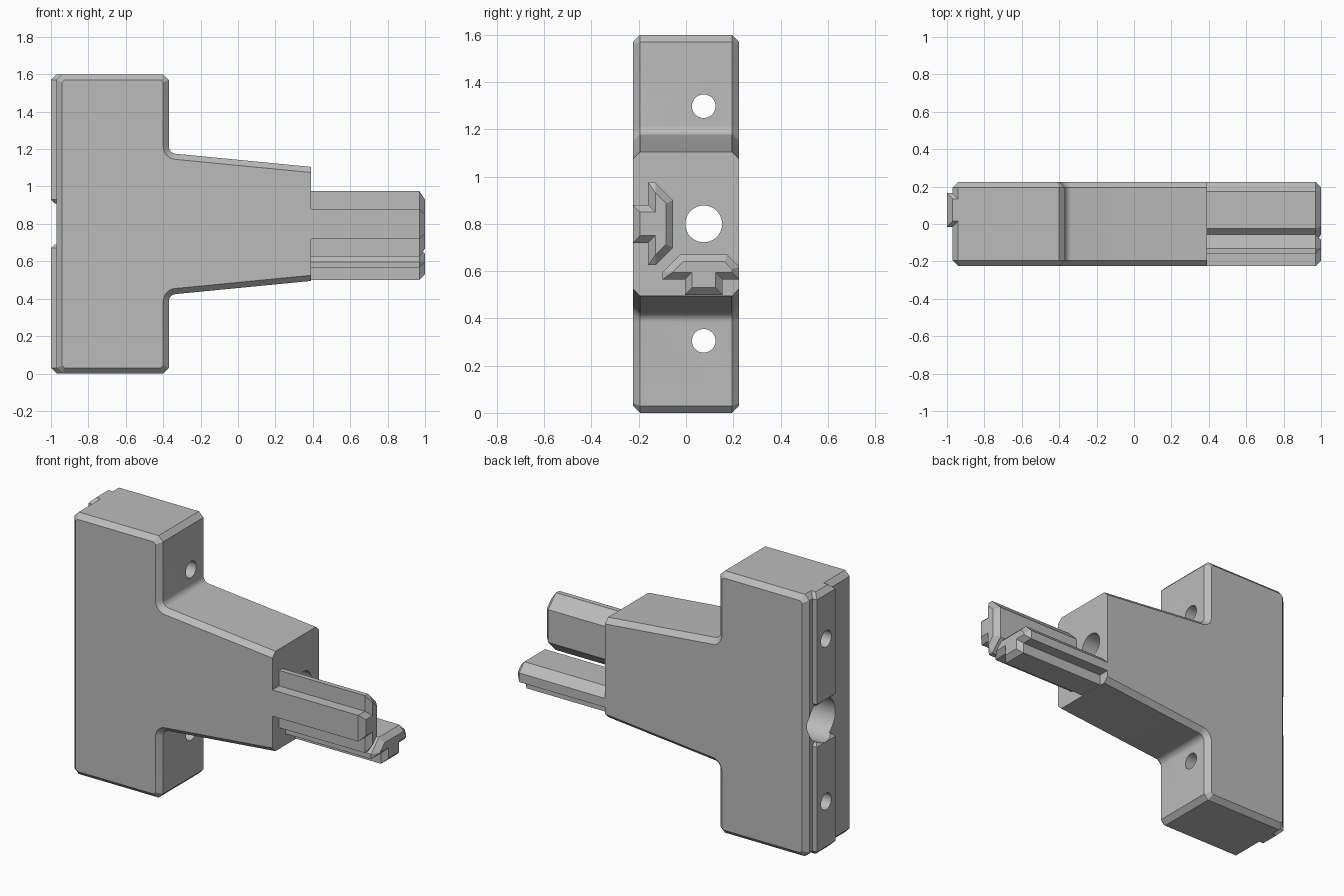
import bpy, bmesh, math
from mathutils import Vector

if "Cube" in bpy.data.objects:
    bpy.data.objects.remove(bpy.data.objects["Cube"])

CH = 0.03  # common chamfer size

grey = bpy.data.materials.new("plain grey")
grey.diffuse_color = (0.5, 0.5, 0.5, 1)
grey.use_nodes = True
grey.node_tree.nodes["Principled BSDF"].inputs["Base Color"].default_value = grey.diffuse_color


def inset(outline, dists):
    """Move every edge of a counter-clockwise outline inward by its own distance."""
    pts = [Vector(p) for p in outline]
    n = len(pts)
    normals = []
    for i in range(n):
        d = (pts[(i + 1) % n] - pts[i]).normalized()
        normals.append(Vector((-d.y, d.x)))
    result = []
    for i in range(n):
        a, b = normals[i - 1], normals[i]
        det = a.x * b.y - a.y * b.x
        if abs(det) < 1e-5:
            result.append(pts[i] + b * dists[i])
            continue
        ca, cb = dists[i - 1], dists[i]
        result.append(pts[i] + Vector(((ca * b.y - cb * a.y) / det,
                                       (a.x * cb - b.x * ca) / det)))
    return result


def prism(name, outline, dists, start, end, place, chamfer_start=True):
    """Extrude an outline from start to end, with chamfered ends."""
    small = inset(outline, dists)
    layers = [(small, start), (outline, start + CH)] if chamfer_start else [(outline, start)]
    layers += [(outline, end - CH), (small, end)]
    bm = bmesh.new()
    rings = [[bm.verts.new(place(u, v, w)) for u, v in pts] for pts, w in layers]
    n = len(outline)
    for r0, r1 in zip(rings, rings[1:]):
        for i in range(n):
            j = (i + 1) % n
            bm.faces.new((r0[i], r0[j], r1[j], r1[i]))
    bm.faces.new(rings[0][::-1])
    bm.faces.new(rings[-1])
    bmesh.ops.recalc_face_normals(bm, faces=bm.faces)
    mesh = bpy.data.meshes.new(name)
    bm.to_mesh(mesh)
    bm.free()
    obj = bpy.data.objects.new(name, mesh)
    bpy.context.collection.objects.link(obj)
    mesh.materials.append(grey)
    return obj


def drill(objs, radius, z, x0, x1):
    """Cut a round hole along x through the objects."""
    bpy.ops.mesh.primitive_cylinder_add(vertices=48, radius=radius, depth=x1 - x0,
                                        location=((x0 + x1) / 2, 0.075, z),
                                        rotation=(0, math.pi / 2, 0))
    cutter = bpy.context.object
    cutter.name = "hole_cutter"
    cutter.hide_render = True
    for obj in objs:
        mod = obj.modifiers.new("hole", 'BOOLEAN')
        mod.operation = 'DIFFERENCE'
        mod.solver = 'EXACT'
        mod.object = cutter
        bpy.ops.object.select_all(action='DESELECT')
        bpy.context.view_layer.objects.active = obj
        obj.select_set(True)
        bpy.ops.object.modifier_apply(modifier=mod.name)
    bpy.data.objects.remove(cutter, do_unlink=True)


# T-shaped body: upper half of the outline with a filleted corner, then mirrored
upper = [(0.39, 1.105)]
for k in range(7):
    a = math.radians(265 - 85 * k / 6)
    upper.append((-0.33 + 0.04 * math.cos(a), 1.215 + 0.04 * math.sin(a)))
upper += [(-0.37, 1.57), (-0.40, 1.6), (-0.94, 1.6), (-0.97, 1.57)]
outline = upper + [(x, 1.6 - z) for x, z in reversed(upper)]
body = prism("t_body", outline, [CH] * (len(outline) - 1) + [0], -0.225, 0.225,
             lambda u, v, w: (u, w, v))

# Locating ridges on the left face, above and below the large hole
section = [(-1, -0.015), (-0.94, -0.015), (-0.94, 0.165), (-1, 0.165)]
ridges = [prism(name, section, [CH, 0, CH, CH], z0, z1, lambda u, v, w: (u, v, w))
          for name, z0, z1 in (("lower_ridge", 0, 0.70), ("upper_ridge", 0.90, 1.6))]

# Screw holes, long bolt hole and its counterbore
drill([body, ridges[0]], 0.05, 0.305, -1.2, 0)
drill([body, ridges[1]], 0.05, 1.298, -1.2, 0)
drill([body], 0.078, 0.8, -1.2, 0.6)
drill([body] + ridges, 0.13, 0.8, -1.2, -0.4)


# Slot prongs: s runs from the stem to the head, t runs across
def prong(name, t_max, tip, place):
    pts = [(0, -0.08), (0.065, -0.08), (0.065, -0.175), (0.095, -0.175), (0.17, -0.1),
           (0.17, 0.1), (0.27 - t_max, t_max), (0.065, t_max), (0.065, 0.08), (0, 0.08)]
    dists = [CH, CH, 0.044, CH, CH, CH, tip, CH, CH, CH]
    return prism(name, pts, dists, 0.388, 1.0, place, chamfer_start=False)


prongs = [prong("front_prong", 0.175, 0.044, lambda s, t, x: (x, s - 0.225, 0.8 + t)),
          prong("bottom_prong", 0.15, 0.03, lambda s, t, x: (x, 0.075 + t, s + 0.5))]

# Smooth the fillets and holes, keep the chamfers sharp
bpy.ops.object.select_all(action='DESELECT')
for obj in [body] + ridges + prongs:
    obj.select_set(True)
bpy.context.view_layer.objects.active = body
bpy.ops.object.shade_smooth_by_angle(angle=math.radians(30))
